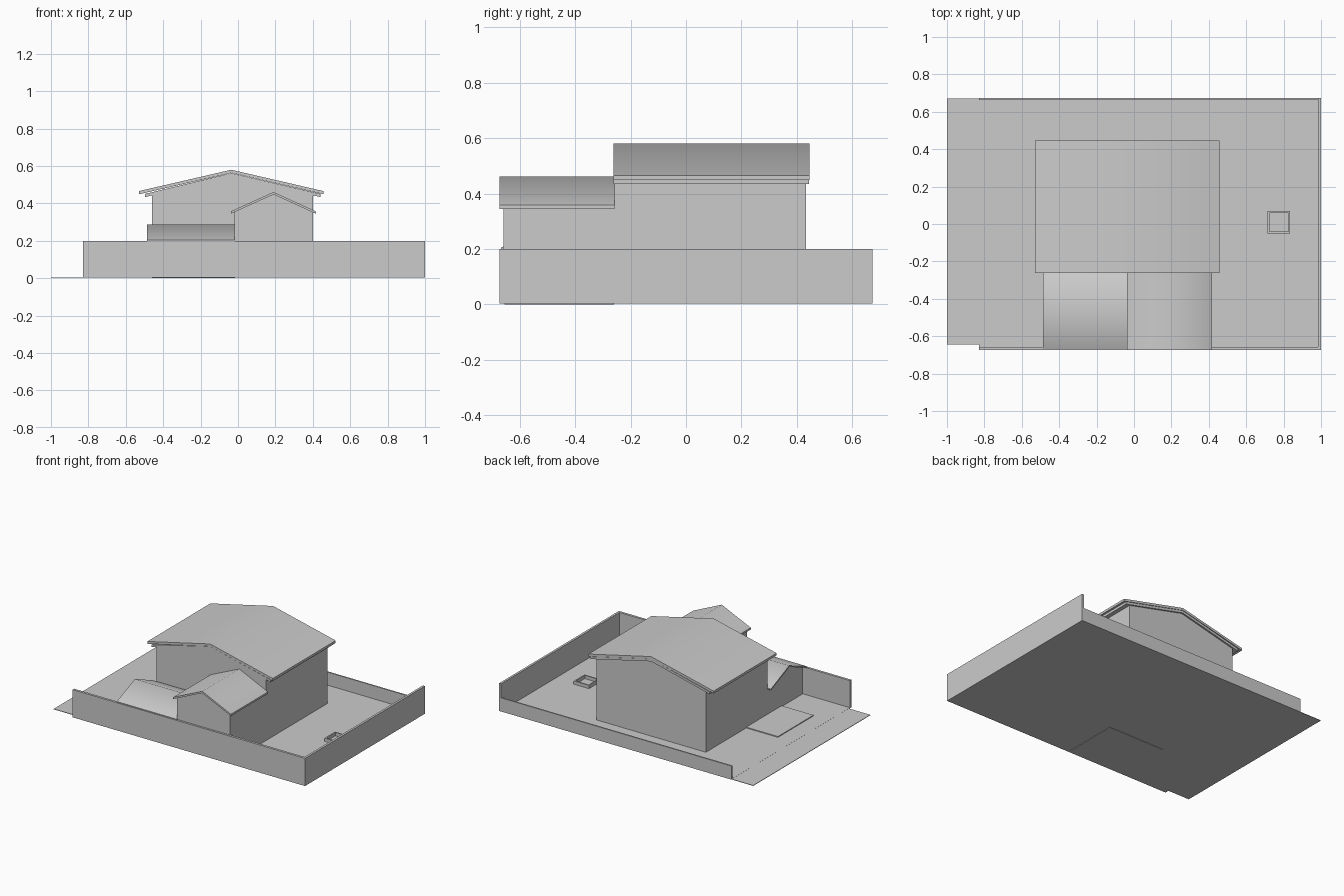
import bpy, bmesh, math
from mathutils import Vector

cube = bpy.data.objects.get("Cube")
if cube:
    bpy.data.objects.remove(cube, do_unlink=True)

grey = bpy.data.materials.new("plain_grey")
grey.use_nodes = True
COLOUR = (0.6, 0.6, 0.6, 1)
grey.diffuse_color = COLOUR
grey.node_tree.nodes["Principled BSDF"].inputs["Base Color"].default_value = COLOUR


def prism(name, profile, start, end, along="y", smooth=False):
    """Extrude a profile of (side, height) points along x or y."""
    def place(p, d):
        return (p[0], d, p[1]) if along == "y" else (d, p[0], p[1])

    bm = bmesh.new()
    face = bm.faces.new([bm.verts.new(place(p, start)) for p in profile])
    step = Vector(place((0, 0), end - start))
    new = bmesh.ops.extrude_face_region(bm, geom=[face])["geom"]
    bmesh.ops.translate(bm, vec=step, verts=[v for v in new if isinstance(v, bmesh.types.BMVert)])
    bmesh.ops.recalc_face_normals(bm, faces=bm.faces)
    mesh = bpy.data.meshes.new(name)
    bm.to_mesh(mesh)
    bm.free()
    mesh.materials.append(grey)
    obj = bpy.data.objects.new(name, mesh)
    bpy.context.collection.objects.link(obj)
    if smooth:
        bpy.ops.object.select_all(action="DESELECT")
        obj.select_set(True)
        bpy.context.view_layer.objects.active = obj
        bpy.ops.object.shade_smooth_by_angle(angle=math.radians(55))
    return obj


def box(name, x, y, z):
    return prism(name, [(x[0], z[0]), (x[1], z[0]), (x[1], z[1]), (x[0], z[1])], *y)


def gable_roof(name, left, ridge, right, thick, start, end, along="y"):
    """Bent slab with vertical eave cuts."""
    top = [left, ridge, right]
    under = [(s, h - thick) for s, h in reversed(top)]
    return prism(name, top + under, start, end, along, smooth=True)


def gable_body(name, sides, eaves, ridge, start, end, base, along="y"):
    a, b = sides
    return prism(name, [(a, base), (b, base), (b, eaves[1]), ridge, (a, eaves[0])], start, end, along)


GROUND = 0.003
FLOOR = 0.007

# Plot: yard, side strip and raised paving
box("yard", (-0.83, 1), (-0.672, 0.674), (GROUND, FLOOR))
box("side_strip", (-1, -0.83), (-0.645, 0.672), (GROUND, FLOOR - 0.0005))
box("side_paving", (-0.71, -0.46), (-0.42, -0.02), (GROUND, 0.013))

# Boundary walls
box("front_fence", (-0.83, 1), (-0.674, -0.657), (GROUND, 0.2))
box("left_fence", (0.984, 1), (-0.674, 0.674), (GROUND, 0.2))
box("back_fence", (-0.83, 1), (0.664, 0.674), (GROUND, 0.1))

# Main house with two stacked roof layers
gable_body("house_walls", (-0.46, 0.40), (0.45, 0.447), (-0.036, 0.55), -0.258, 0.433, GROUND)
gable_roof("roof_underlay", (-0.497, 0.451), (-0.036, 0.562), (0.44, 0.451), 0.017, -0.261, 0.444)
gable_roof("main_roof", (-0.53, 0.466), (-0.036, 0.58), (0.457, 0.466), 0.017, -0.262, 0.446)

# Front wing
gable_body("wing_walls", (-0.02, 0.40), (0.357, 0.354), (0.19, 0.45), -0.66, -0.25, GROUND)
gable_roof("wing_roof", (-0.038, 0.358), (0.19, 0.461), (0.416, 0.358), 0.013, -0.674, -0.258)

# Low side room with its ridge running across the front
gable_body("side_room_walls", (-0.655, -0.26), (0.2, 0.192), (-0.465, 0.28), -0.46, -0.015, 0, "x")
gable_roof("side_room_roof", (-0.668, 0.205), (-0.465, 0.288), (-0.26, 0.2), 0.01, -0.487, -0.015, "x")

# Small square curb in the yard
CX, CY, R, T = 0.775, 0.01, 0.06, 0.01
for side, label in ((-1, "near"), (1, "far")):
    ys = sorted((CY + side * R, CY + side * (R - T)))
    xs = sorted((CX + side * R, CX + side * (R - T)))
    box(f"curb_{label}_cross", (CX - R, CX + R), ys, (GROUND, 0.03))
    box(f"curb_{label}_side", xs, (CY - R + T, CY + R - T), (GROUND, 0.03))
